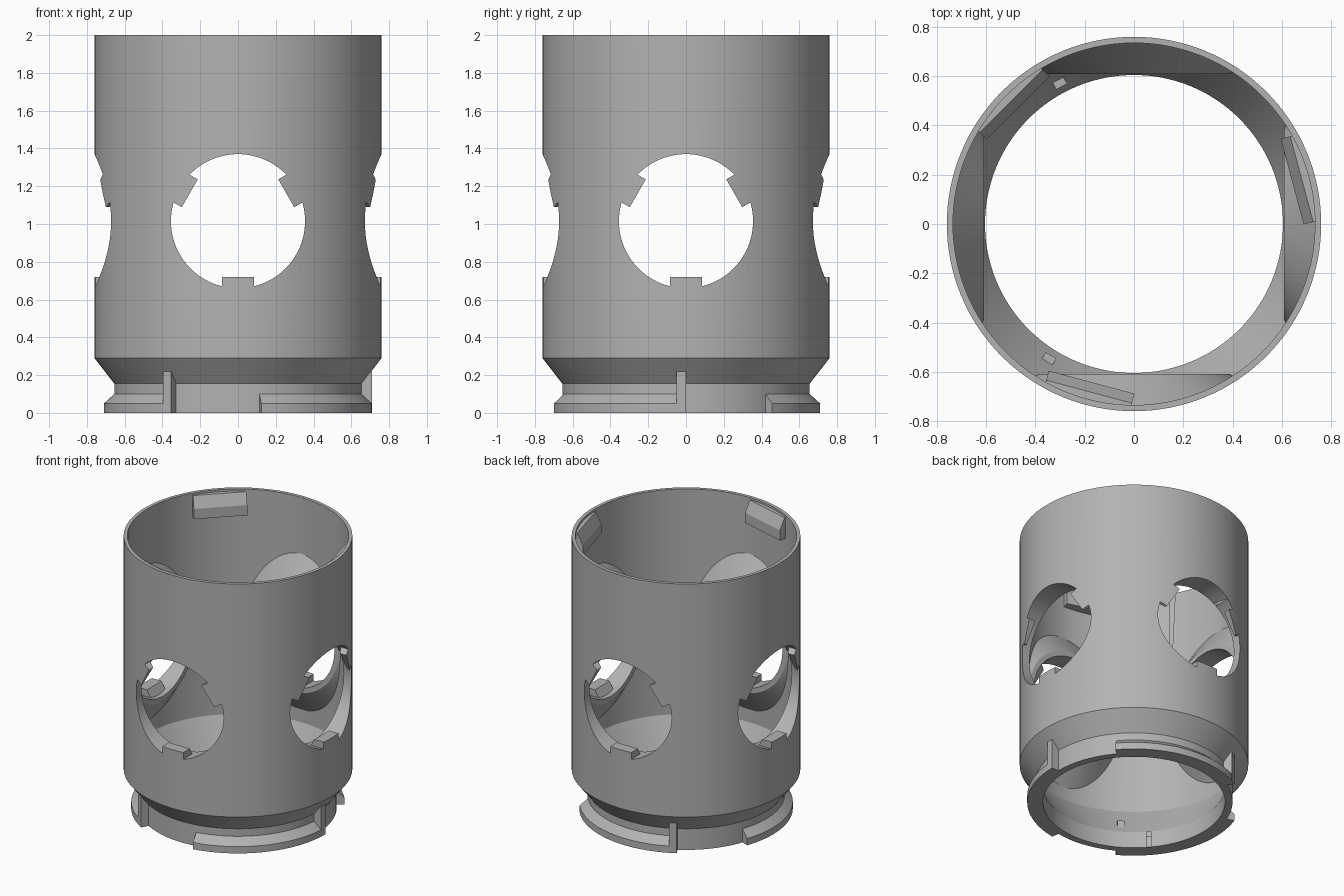
import bpy, bmesh
from math import cos, sin, radians
from mathutils import Matrix

cube = bpy.data.objects.get("Cube")
if cube:
    bpy.data.objects.remove(cube, do_unlink=True)

grey = bpy.data.materials.new("plain grey")
grey.use_nodes = True
colour = (0.45, 0.45, 0.45, 1)
grey.diffuse_color = colour
grey.node_tree.nodes["Principled BSDF"].inputs["Base Color"].default_value = colour


def finish(name, bm, matrix):
    bmesh.ops.remove_doubles(bm, verts=bm.verts, dist=1e-5)
    bmesh.ops.recalc_face_normals(bm, faces=bm.faces)
    bm.transform(matrix)
    mesh = bpy.data.meshes.new(name)
    bm.to_mesh(mesh)
    bm.free()
    mesh.materials.append(grey)
    ob = bpy.data.objects.new(name, mesh)
    bpy.context.collection.objects.link(ob)
    return ob


def skin(name, rings, closed, matrix):
    """Join equal rings of points into a solid."""
    bm = bmesh.new()
    loops = [[bm.verts.new(p) for p in ring] for ring in rings]
    n = len(loops[0])
    pairs = list(zip(loops, loops[1:]))
    if closed:
        pairs.append((loops[-1], loops[0]))
    else:
        bm.faces.new(loops[0])
        bm.faces.new(loops[-1])
    for a, b in pairs:
        for i in range(n):
            j = (i + 1) % n
            bm.faces.new((a[i], a[j], b[j], b[i]))
    return finish(name, bm, matrix)


def revolve(name, profile, start=0, end=360, steps=128, matrix=Matrix()):
    full = end - start == 360
    angles = [radians(start + (end - start) * i / steps)
              for i in range(steps if full else steps + 1)]
    rings = [[(r * cos(a), r * sin(a), z) for r, z in profile] for a in angles]
    return skin(name, rings, full, matrix)


def prism(name, profile, t0, t1, matrix=Matrix()):
    rings = [[(r, t, z) for r, z in profile] for t in (t0, t1)]
    return skin(name, rings, False, matrix)


def turn(degrees):
    return Matrix.Rotation(radians(degrees), 4, 'Z')


def cut(target, cutters):
    """Subtract the cutters, then discard them."""
    bpy.context.view_layer.update()
    bpy.context.view_layer.objects.active = target
    for c in cutters:
        c.hide_render = True
        mod = target.modifiers.new("cut", 'BOOLEAN')
        mod.operation = 'DIFFERENCE'
        mod.solver = 'EXACT'
        mod.object = c
        bpy.ops.object.modifier_apply(modifier=mod.name)
        bpy.data.objects.remove(c, do_unlink=True)


# Outer shell and the space inside it
body = revolve("tube_body", [(0, 0), (.655, 0), (.655, .155), (.76, .29),
                             (.76, 2), (0, 2)])
cavity = revolve("cavity", [(0, -.1), (.605, -.1), (.605, .12), (.735, .35),
                            (.735, 2.1), (0, 2.1)])

# Four round ports with flared collars inside and three lugs each
collars, ports = [], []
for quarter in range(4):
    m = (turn(90 * quarter) @ Matrix.Translation((0, 0, 1.015))
         @ Matrix.Rotation(radians(90), 4, 'X'))
    collars.append(revolve("collar", [(0, .61), (.39, .61), (.81, .9), (0, .9)],
                           steps=96, matrix=m))
    port = revolve("port", [(0, .45), (.355, .45), (.355, .85), (0, .85)],
                   steps=96, matrix=m)
    cut(port, [prism("port_lug", [(.42, .9), (.295, .9), (.295, .68), (.40, .62)],
                     -.085, .085, m @ turn(a)) for a in (30, 150, 270)])
    ports.append(port)
cut(cavity, collars)
cut(body, [cavity] + ports)

# Bayonet parts, three of each
parts = [body]
for k in range(3):
    a = 120 * k
    parts.append(revolve(f"bottom_flange_{k + 1}",
                         [(.63, 0), (.71, 0), (.71, .05), (.655, .1), (.63, .1)],
                         a + 40, a + 119, 32))
    parts.append(prism(f"stop_post_{k + 1}",
                       [(.63, 0), (.71, 0), (.71, .22), (.63, .22)],
                       -.05, 0, turn(a)))
    parts.append(prism(f"top_lug_{k + 1}",
                       [(.665, 1.83), (.665, 1.905), (.705, 1.985),
                        (.735, 1.985), (.735, 1.83)],
                       -.18, .18, turn(a + 15)))

# Smooth round walls with sharp edges
bpy.context.view_layer.update()
for ob in parts:
    ob.select_set(True)
bpy.context.view_layer.objects.active = body
bpy.ops.object.shade_smooth_by_angle(angle=radians(25))
